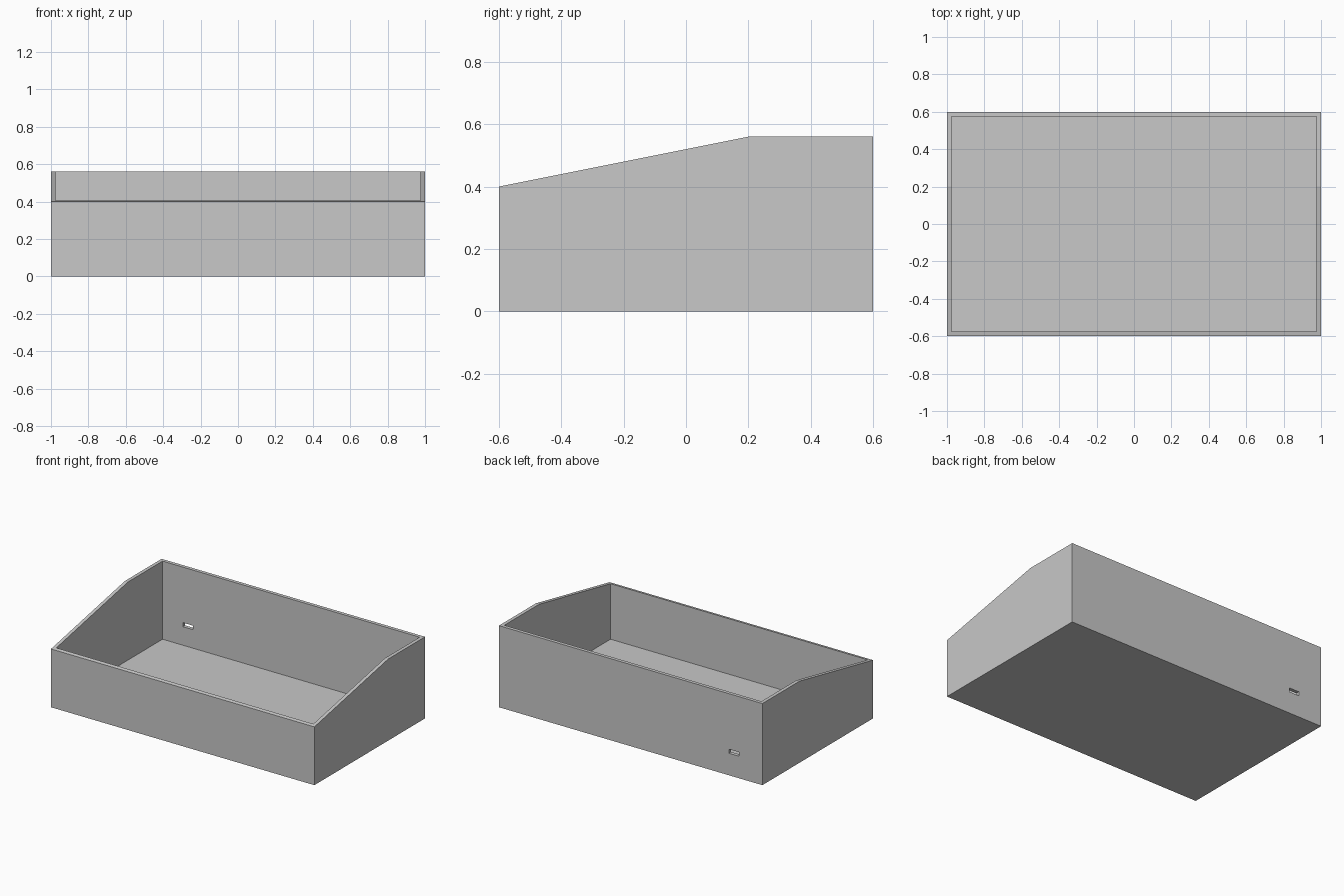
import bpy
import bmesh

cube = bpy.data.objects.get("Cube")
if cube:
    bpy.data.objects.remove(cube, do_unlink=True)

WALL = 0.024          # wall and floor thickness
HALF_X, HALF_Y = 1.0, 0.6

grey = bpy.data.materials.new("plain grey")
grey.use_nodes = True
colour = (0.58, 0.58, 0.58, 1)
grey.diffuse_color = colour
grey.node_tree.nodes["Principled BSDF"].inputs["Base Color"].default_value = colour


def prism(name, profile, x0, x1):
    """Extrude a (y, z) profile along x."""
    bm = bmesh.new()
    face = bm.faces.new([bm.verts.new((x0, y, z)) for y, z in profile])
    ext = bmesh.ops.extrude_face_region(bm, geom=[face])
    verts = [v for v in ext["geom"] if isinstance(v, bmesh.types.BMVert)]
    bmesh.ops.translate(bm, vec=(x1 - x0, 0, 0), verts=verts)
    bmesh.ops.recalc_face_normals(bm, faces=bm.faces)
    mesh = bpy.data.meshes.new(name)
    bm.to_mesh(mesh)
    bm.free()
    mesh.materials.append(grey)
    obj = bpy.data.objects.new(name, mesh)
    bpy.context.collection.objects.link(obj)
    return obj


def rect(y0, y1, z0, z1):
    return [(y0, z0), (y1, z0), (y1, z1), (y0, z1)]


# Tray body with a sloping front rim
tray = prism("open_tray", [(-HALF_Y, 0), (HALF_Y, 0), (HALF_Y, 0.56),
                           (0.2, 0.56), (-HALF_Y, 0.4)], -HALF_X, HALF_X)

# Hollow interior and the small slot through the back wall
inner_x, inner_y = HALF_X - WALL, HALF_Y - WALL
cutters = [
    prism("cavity_cutter", rect(-inner_y, inner_y, WALL, 0.8), -inner_x, inner_x),
    prism("slot_cutter", rect(0.5, 0.7, 0.151, 0.179), -0.822, -0.746),
]
for cutter in cutters:
    cutter.hide_render = True
    mod = tray.modifiers.new(cutter.name, "BOOLEAN")
    mod.operation = "DIFFERENCE"
    mod.solver = "EXACT"
    mod.object = cutter

# Bake the cuts and drop the cutters
depsgraph = bpy.context.evaluated_depsgraph_get()
baked = bpy.data.meshes.new_from_object(tray.evaluated_get(depsgraph))
tray.modifiers.clear()
tray.data = baked
for cutter in cutters:
    bpy.data.objects.remove(cutter, do_unlink=True)
